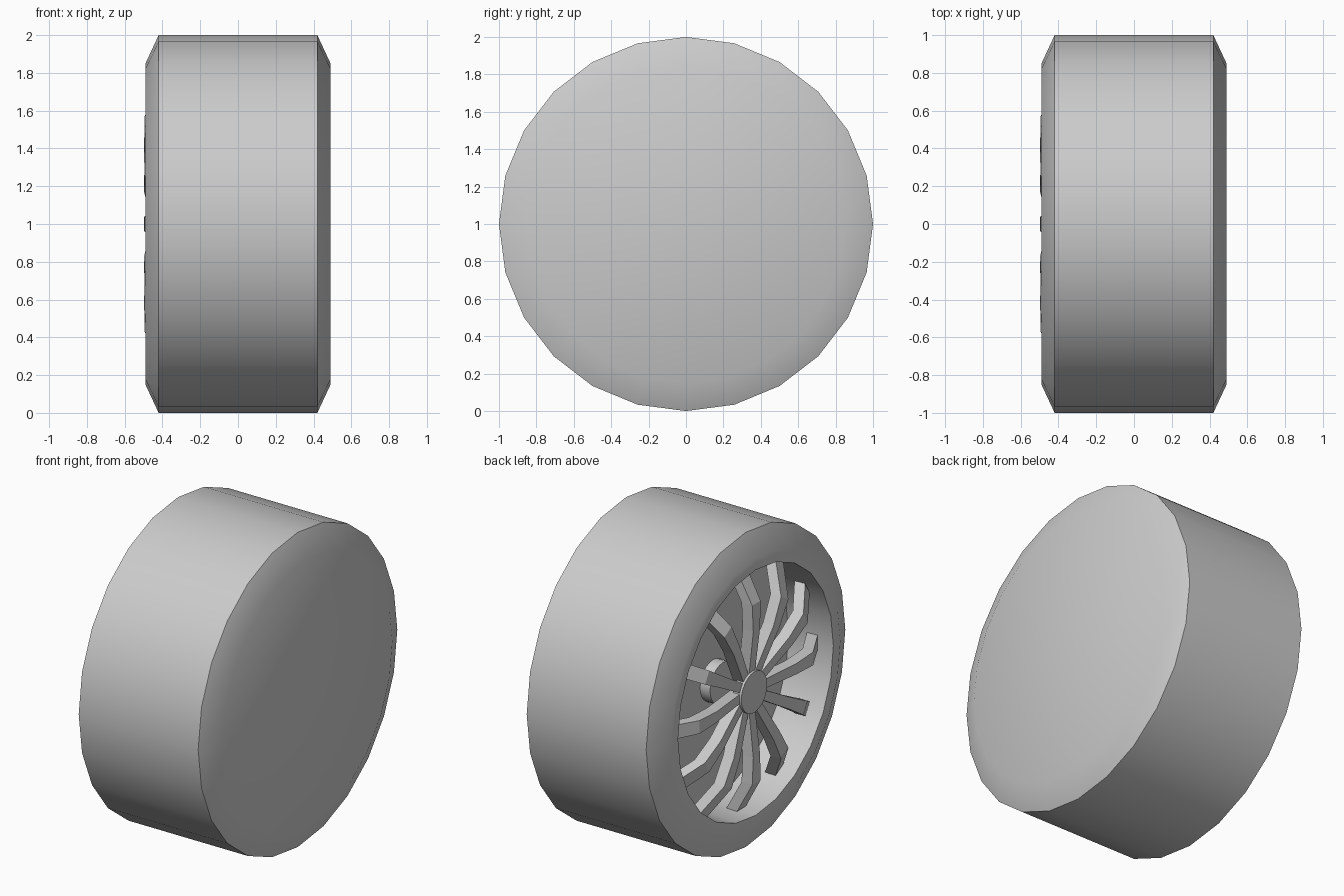
import bpy, bmesh
from math import sin, cos, pi, radians

if "Cube" in bpy.data.objects:
    bpy.data.objects.remove(bpy.data.objects["Cube"])


def finish(name, bm, smooth=True):
    bmesh.ops.recalc_face_normals(bm, faces=bm.faces)
    mesh = bpy.data.meshes.new(name)
    bm.to_mesh(mesh)
    bm.free()
    obj = bpy.data.objects.new(name, mesh)
    bpy.context.collection.objects.link(obj)
    if smooth:
        bpy.ops.object.select_all(action='DESELECT')
        bpy.context.view_layer.objects.active = obj
        obj.select_set(True)
        bpy.ops.object.shade_smooth_by_angle(angle=radians(32))
    return obj


def lathe(name, profile, sides=24):
    """Revolve (x, radius) points around the axle line and cap both ends."""
    bm = bmesh.new()
    rings = [[bm.verts.new((x, r * cos(2 * pi * i / sides), 1 + r * sin(2 * pi * i / sides)))
              for i in range(sides)] for x, r in profile]
    for a, b in zip(rings, rings[1:]):
        for i in range(sides):
            j = (i + 1) % sides
            bm.faces.new((a[i], a[j], b[j], b[i]))
    bm.faces.new(rings[0])
    bm.faces.new(rings[-1])
    return finish(name, bm)


def spoke(name, angle, profile, thickness):
    """Bent bar swept along (radius, front x, half width) points."""
    bm = bmesh.new()
    c, s = cos(angle), sin(angle)
    rings = []
    for r, x, w in profile:
        corners = ((x, -w), (x, w), (x + thickness, w), (x + thickness, -w))
        rings.append([bm.verts.new((px, r * c - t * s, 1 + r * s + t * c)) for px, t in corners])
    for a, b in zip(rings, rings[1:]):
        for i in range(4):
            j = (i + 1) % 4
            bm.faces.new((a[i], a[j], b[j], b[i]))
    bm.faces.new(rings[0])
    bm.faces.new(rings[-1])
    return finish(name, bm, smooth=False)


# Tyre with closed inner side and recessed open outer side
lathe("tyre", [(0.49, 0.85), (0.42, 1.0), (-0.42, 1.0), (-0.49, 0.85),
               (-0.49, 0.78), (-0.19, 0.76)])

# Front hub cap and rear axle boss
lathe("hub_cap", [(-0.48, 0.13), (-0.42, 0.13)])
lathe("axle_boss", [(-0.26, 0.13), (-0.18, 0.13)])

# Twelve bent spokes
bar = [(0.04, -0.455, 0.028), (0.40, -0.497, 0.034), (0.57, -0.495, 0.042), (0.765, -0.39, 0.045)]
for n in range(12):
    spoke(f"spoke_{n + 1}", n * pi / 6, bar, 0.075)
